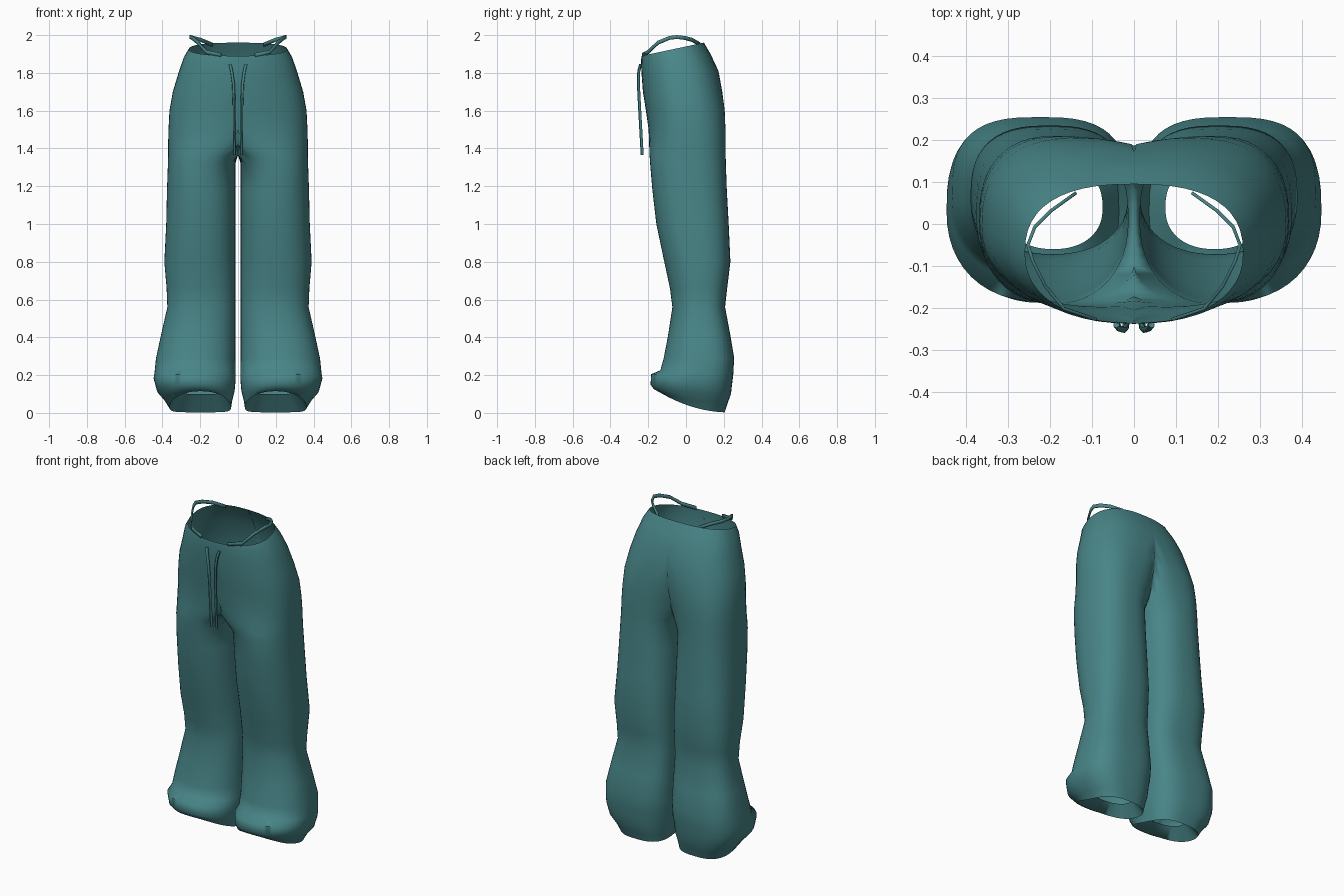
import bpy, bmesh
from math import sin, cos, tau, radians, copysign

if "Cube" in bpy.data.objects:
    bpy.data.objects.remove(bpy.data.objects["Cube"])

teal = bpy.data.materials.new("teal_cloth")
teal.use_nodes = True
teal.diffuse_color = (0.065, 0.235, 0.245, 1)
teal.node_tree.nodes["Principled BSDF"].inputs["Base Color"].default_value = teal.diffuse_color

RING = 48   # points round each leg


def power(value, roundness):
    return copysign(abs(value) ** (2 / roundness), value)


def ring(z_front, z_back, in_front, in_back, outer, y_front, y_back, square=2.5, sag=0):
    """Tilted rounded outline of one half; anything past the centre plane is held on the seam."""
    points = []
    for k in range(RING):
        angle = tau * k / RING
        roundness = square if sin(angle) > 0 else 2.2
        t = (1 + power(sin(angle), roundness)) / 2
        inner = in_front + (in_back - in_front) * t
        x = inner + (outer - inner) * (1 + power(cos(angle), roundness)) / 2
        y = y_front + (y_back - y_front) * t
        z = z_front + (z_back - z_front) * t - sag * 4 * t * (1 - t)
        points.append((max(0, x), y, z))
    return points


def finish(obj, smooth=60):
    obj.data.materials.append(teal)
    bpy.ops.object.select_all(action="DESELECT")
    obj.select_set(True)
    bpy.context.view_layer.objects.active = obj
    bpy.ops.object.shade_smooth_by_angle(angle=radians(smooth))


def new_mesh(name, bm):
    mesh = bpy.data.meshes.new(name)
    bm.to_mesh(mesh)
    bm.free()
    obj = bpy.data.objects.new(name, mesh)
    bpy.context.collection.objects.link(obj)
    return obj


# Waist: front z, back z, half width, front y, back y
waist = [
    (1.89, 1.96, .26, -.236, .095),
    (1.86, 1.9, .288, -.238, .13),
    (1.79, 1.81, .315, -.235, .172),
]
# Seat, parting first at the back: z, inner x at front and back, outer x, front y, back y
seat = [
    (1.7, -.34, -.22, .345, -.228, .192),
    (1.6, -.3, -.1, .363, -.212, .205),
    (1.5, -.22, -.035, .368, -.198, .209),
    (1.42, -.13, -.005, .37, -.195, .21),
    (1.365, -.04, .004, .37, -.193, .21),
]
# Legs: z, outer x, front y, back y
legs = [
    (1.32, .371, -.19, .211),
    (1.18, .376, -.178, .216),
    (1, .38, -.157, .226),
    (.8, .39, -.115, .235),
    (.66, .378, -.085, .218),
    (.56, .374, -.072, .207),
    (.41, .408, -.095, .235),
    (.29, .434, -.118, .255),
]
# Gathered cuff and turned-up hem: front z, back z, inner x, outer x, front y, back y, sag
cuff = [
    (.225, .2, .012, .442, -.136, .25, 0),
    (.205, .16, .012, .447, -.184, .245, 0),
    (.15, .1, .018, .428, -.188, .238, .01),
    (.125, .055, .03, .388, -.17, .222, .02),
    (.115, .003, .036, .362, -.15, .205, .025),
    (.14, .1, .075, .31, -.06, .13, .005),
]
outlines = [ring(zf, zb, -w, -w, w, yf, yb) for zf, zb, w, yf, yb in waist]
outlines += [ring(z, *rest) for z, *rest in [(s[0], *s) for s in seat]]
outlines += [ring(z, z, .014, .014, out, yf, yb, 3 - z / 2.5) for z, out, yf, yb in legs]
outlines += [ring(zf, zb, x, x, out, yf, yb, 2.8, sag) for zf, zb, x, out, yf, yb, sag in cuff]

# Trousers: one loft from waistband to hem, mirrored
bm = bmesh.new()
rows = [[bm.verts.new(p) for p in outline] for outline in outlines]
for upper, lower in zip(rows, rows[1:]):
    for k in range(RING):
        n = (k + 1) % RING
        quad = (upper[k], lower[k], lower[n], upper[n])
        if any(v.co.x > 0 for v in quad):
            bm.faces.new(quad)
loose = [v for v in bm.verts if not v.link_faces]
bmesh.ops.delete(bm, geom=loose, context="VERTS")
trousers = new_mesh("trousers", bm)
mirror = trousers.modifiers.new("mirror", "MIRROR")
mirror.use_clip = True
finish(trousers, 65)

strap_path = [(.09, -.232, 1.895), (.17, -.205, 1.91), (.215, -.15, 1.96), (.245, -.09, 1.985),
              (.257, -.05, 1.99), (.24, -.005, 1.985), (.2, .035, 1.975), (.14, .078, 1.95)]
cord_path = [(.042, -.24, 1.845), (.034, -.25, 1.81), (.024, -.252, 1.74),
             (.02, -.246, 1.62), (.018, -.232, 1.365)]

for side, s in (("left", 1), ("right", -1)):
    # Hip strap: a thin ribbon arching over the waistband
    bm = bmesh.new()
    pairs = [[bm.verts.new((s * x, y, z + d)) for d in (-.01, .01)] for x, y, z in strap_path]
    for (a, b), (c, d) in zip(pairs, pairs[1:]):
        bm.faces.new((a, c, d, b) if s > 0 else (b, d, c, a))
    strap = new_mesh(side + "_hip_strap", bm)
    solid = strap.modifiers.new("thickness", "SOLIDIFY")
    solid.thickness = .008
    finish(strap)

    # Drawstring: a hanging cord
    curve = bpy.data.curves.new(side + "_drawstring", "CURVE")
    curve.dimensions = "3D"
    curve.bevel_depth = .008
    curve.bevel_resolution = 1
    curve.use_fill_caps = True
    spline = curve.splines.new("POLY")
    spline.points.add(len(cord_path) - 1)
    for point, (x, y, z) in zip(spline.points, cord_path):
        point.co = (s * x, y, z, 1)
    cord = bpy.data.objects.new(side + "_drawstring", curve)
    bpy.context.collection.objects.link(cord)
    bpy.ops.object.select_all(action="DESELECT")
    cord.select_set(True)
    bpy.context.view_layer.objects.active = cord
    bpy.ops.object.convert(target="MESH")
    finish(bpy.context.object)
